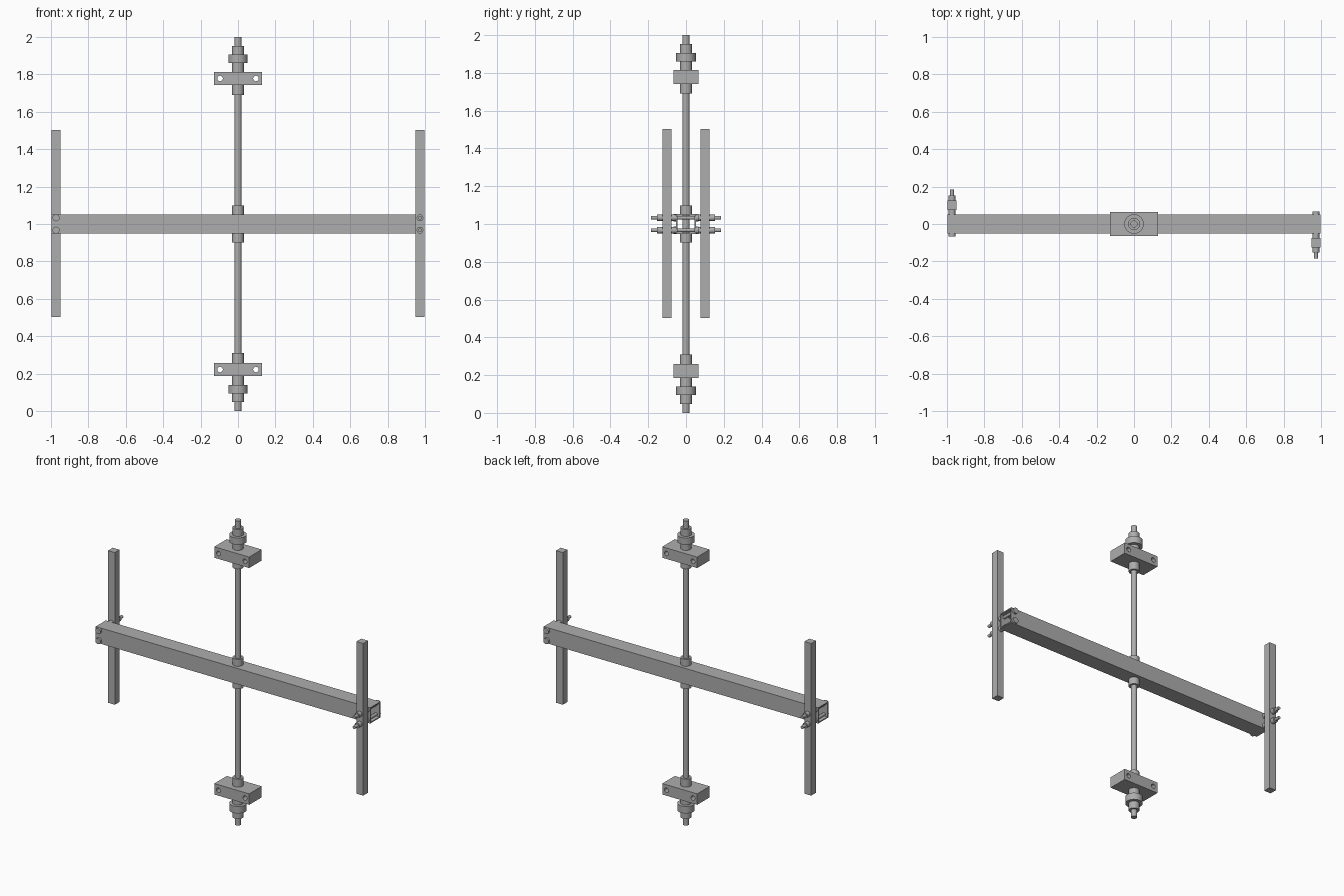
import bpy, bmesh, math
from mathutils import Matrix, Vector

default = bpy.data.objects.get("Cube")
if default:
    bpy.data.objects.remove(default, do_unlink=True)

steel = bpy.data.materials.new("grey steel")
steel.use_nodes = True
STEEL = (0.42, 0.42, 0.42, 1)
steel.diffuse_color = STEEL
steel.node_tree.nodes["Principled BSDF"].inputs["Base Color"].default_value = STEEL


def finish(bm, name, smooth=False):
    mesh = bpy.data.meshes.new(name)
    bmesh.ops.recalc_face_normals(bm, faces=bm.faces)
    bm.to_mesh(mesh)
    bm.free()
    ob = bpy.data.objects.new(name, mesh)
    bpy.context.collection.objects.link(ob)
    mesh.materials.append(steel)
    if smooth:
        bpy.ops.object.select_all(action="DESELECT")
        ob.select_set(True)
        bpy.context.view_layer.objects.active = ob
        bpy.ops.object.shade_smooth_by_angle(angle=math.radians(35))
    return ob


def box(name, low, high):
    bm = bmesh.new()
    low, high = Vector(low), Vector(high)
    bmesh.ops.create_cube(bm, size=1, matrix=Matrix.Translation((low + high) / 2)
                          @ Matrix.Diagonal((high - low).to_4d()))
    return finish(bm, name)


def lathe(name, profile, place=Matrix(), sides=32):
    """Turn (radius, height) points round the z axis, then place the result."""
    bm = bmesh.new()
    points = [(0, profile[0][1])] + profile + [(0, profile[-1][1])]
    verts = [bm.verts.new((r, 0, z)) for r, z in points]
    edges = [bm.edges.new(pair) for pair in zip(verts, verts[1:])]
    bmesh.ops.spin(bm, geom=verts + edges, axis=(0, 0, 1), cent=(0, 0, 0),
                   angle=math.tau, steps=sides)
    bmesh.ops.remove_doubles(bm, verts=bm.verts, dist=1e-5)
    bm.transform(place)
    return finish(bm, name, True)


def stack(steps):
    """Profile of cylinders given as (radius, bottom, top)."""
    return [(r, z) for r, low, high in steps for z in (low, high)]


# Vertical shaft
lathe("shaft", stack([(0.019, 0, 2)]))

# Hollow square cross beam
bm = bmesh.new()
L, H, W = 0.998, 0.052, 0.007
rings = []
for x in (-L, L):
    for h in (H, H - W):
        rings.append([bm.verts.new((x, a * h, 1 + b * h))
                      for a, b in ((-1, -1), (1, -1), (1, 1), (-1, 1))])
outer_a, inner_a, outer_b, inner_b = rings
for p, q in ((outer_a, outer_b), (inner_a, inner_b), (outer_a, inner_a), (outer_b, inner_b)):
    for i in range(4):
        j = (i + 1) % 4
        bm.faces.new((p[i], p[j], q[j], q[i]))
finish(bm, "cross_beam")

# Bearings and collars, mirrored about the beam
for side, flip in (("upper", 1), ("lower", -1)):
    place = Matrix.Translation((0, 0, 1)) @ Matrix.Scale(flip, 4, (0, 0, 1))
    lathe(side + "_beam_collar", stack([(0.032, 0.05, 0.098)]), place)
    lathe(side + "_bearing_sleeve",
          stack([(0.032, 0.69, 0.86), (0.052, 0.86, 0.905), (0.032, 0.905, 0.952)]), place)
    z = 1 + flip * 0.778
    block = box(side + "_bearing_block", (-0.127, -0.065, z - 0.036), (0.127, 0.065, z + 0.036))
    for x in (-0.096, 0.096):
        turn = Matrix.Translation((x, 0, z)) @ Matrix.Rotation(math.pi / 2, 4, "X")
        hole = lathe(side + "_hole_cutter", stack([(0.015, -0.1, 0.1)]), turn, 20)
        hole.hide_render = True
        hole.hide_viewport = True
        cut = block.modifiers.new("mounting_hole", "BOOLEAN")
        cut.operation = "DIFFERENCE"
        cut.solver = "EXACT"
        cut.object = hole

# Upright bars and their bolts: the two ends face opposite ways
for side, s in (("left", 1), ("right", -1)):
    xs = sorted((s * 0.949, s * 0.998))
    ys = sorted((-s * 0.076, -s * 0.125))
    box(side + "_upright_bar", (xs[0], ys[0], 0.502), (xs[1], ys[1], 1.502))
    for level, z in (("upper", 1.033), ("lower", 0.967)):
        turn = Matrix.Translation((s * 0.973, 0, z)) @ Matrix.Rotation(s * math.pi / 2, 4, "X")
        name = side + "_" + level
        lathe(name + "_bolt", stack([(0.019, -0.066, -0.052), (0.01, -0.052, 0.185)]), turn, 16)
        lathe(name + "_spacer_nut", stack([(0.018, 0.052, 0.076)]), turn, 16)
        lathe(name + "_outer_nut", stack([(0.018, 0.125, 0.153)]), turn, 16)
